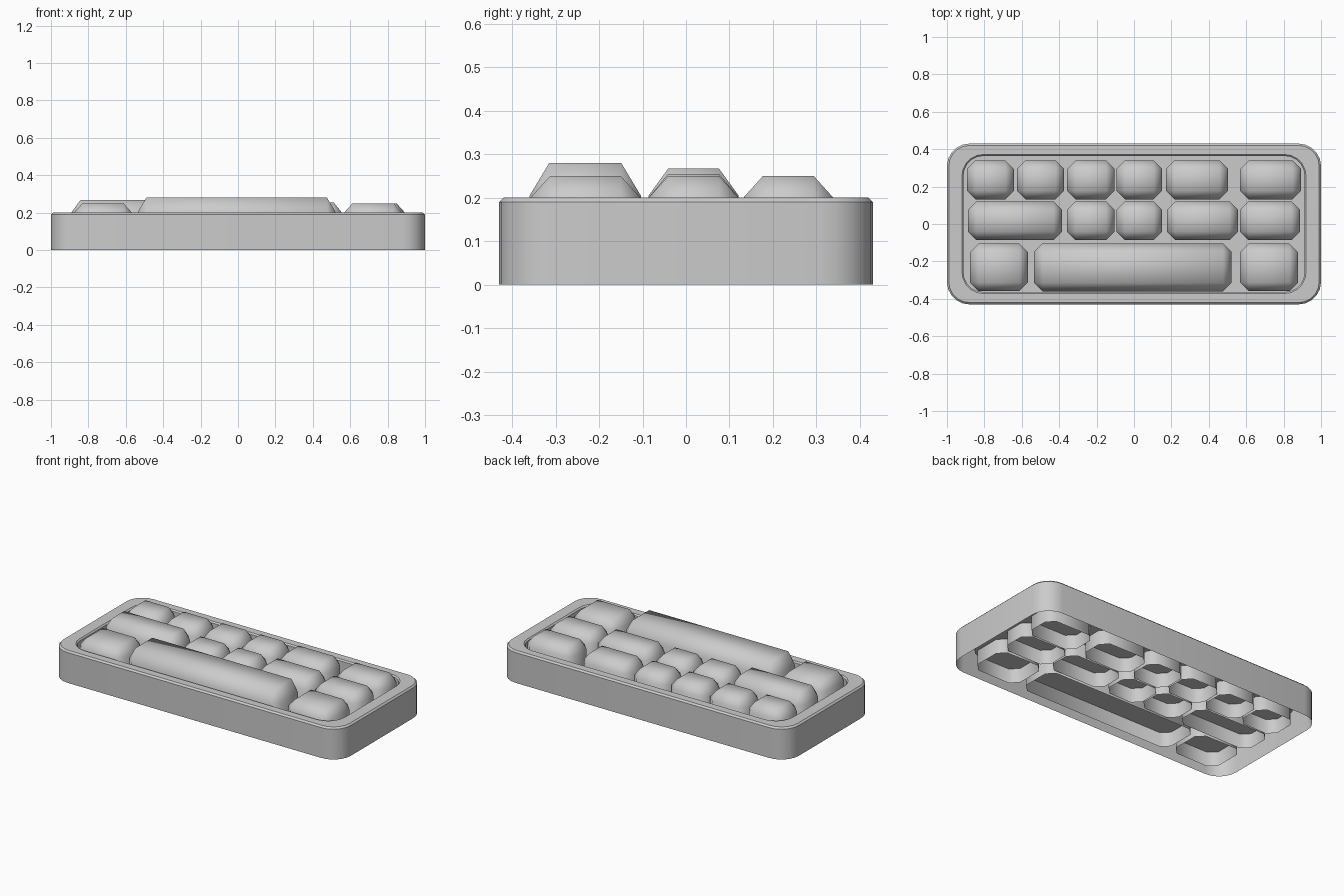
import bpy, bmesh, math

if "Cube" in bpy.data.objects:
    bpy.data.objects.remove(bpy.data.objects["Cube"])


def finish(name, bm, angle):
    bmesh.ops.remove_doubles(bm, verts=bm.verts[:], dist=1e-5)
    me = bpy.data.meshes.new(name)
    bm.to_mesh(me)
    bm.free()
    ob = bpy.data.objects.new(name, me)
    bpy.context.collection.objects.link(ob)
    bpy.ops.object.select_all(action='DESELECT')
    ob.select_set(True)
    bpy.context.view_layer.objects.active = ob
    bpy.ops.object.shade_smooth_by_angle(angle=math.radians(angle))
    return ob


def rounded_ring(bm, hx, hy, r, z, seg):
    """Rounded rectangle centred on the origin; seg=1 gives chamfered corners."""
    verts = []
    for i, (sx, sy) in enumerate([(1, 1), (-1, 1), (-1, -1), (1, -1)]):
        for k in range(seg + 1):
            a = math.pi / 2 * (i + k / seg)
            verts.append(bm.verts.new((sx * (hx - r) + r * math.cos(a),
                                       sy * (hy - r) + r * math.sin(a), z)))
    return verts


def bridge(bm, lower, upper):
    n = len(lower)
    for i in range(n):
        j = (i + 1) % n
        bm.faces.new((lower[i], lower[j], upper[j], upper[i]))


# Case: thin outer shell, open below, with a rim and a sunken key plate
bm = bmesh.new()
profile = [(1.0, 0.43, 0.12, 0.0), (1.0, 0.43, 0.12, 0.19),
           (0.99, 0.42, 0.11, 0.2), (0.92, 0.372, 0.115, 0.2),
           (0.912, 0.364, 0.107, 0.192), (0.912, 0.364, 0.107, 0.09)]
rings = [rounded_ring(bm, hx, hy, r, z, 5) for hx, hy, r, z in profile]
for lo, hi in zip(rings, rings[1:]):
    bridge(bm, lo, hi)
bm.faces.new(rings[-1])
finish("case", bm, 30)


# Keycap: hollow chamfered box, open below, passing through the plate
def keycap(name, x0, x1, y0, y1, top, b=0.045):
    bm = bmesh.new()
    hx, hy = (x1 - x0) / 2, (y1 - y0) / 2
    shoulder = 0.205 if top > 0.26 else 0.2
    base = rounded_ring(bm, hx, hy, b, 0.0, 1)
    mid = rounded_ring(bm, hx, hy, b, shoulder, 1)
    cap = [bm.verts.new((sx * (hx - b), sy * (hy - b), top))
           for sx, sy in [(1, 1), (-1, 1), (-1, -1), (1, -1)]]
    bridge(bm, base, mid)
    for i in range(4):
        j = (i + 1) % 4
        bm.faces.new((mid[2 * i], mid[2 * i + 1], cap[i]))
        bm.faces.new((mid[2 * i + 1], mid[2 * j], cap[j], cap[i]))
    bm.faces.new(cap)
    ob = finish(name, bm, 65)
    ob.location = ((x0 + x1) / 2, (y0 + y1) / 2, 0)


# Rows of keys: (y range), then (x start, x end, top height)
rows = {
    "back_key": (0.132, 0.339, [
        (-0.893, -0.642, 0.25), (-0.626, -0.374, 0.25), (-0.358, -0.104, 0.25),
        (-0.094, 0.15, 0.25), (0.171, 0.503, 0.25), (0.567, 0.893, 0.25)]),
    "middle_key": (-0.086, 0.121, [
        (-0.888, -0.385, 0.267), (-0.358, -0.104, 0.25), (-0.094, 0.15, 0.25),
        (0.176, 0.556, 0.255), (0.567, 0.888, 0.25)]),
    "front_key": (-0.358, -0.105, [
        (-0.877, -0.567, 0.25), (0.567, 0.877, 0.25)]),
    "space_bar": (-0.36, -0.104, [(-0.535, 0.521, 0.28)]),
}
for name, (y0, y1, keys) in rows.items():
    for n, (x0, x1, top) in enumerate(keys, 1):
        keycap(f"{name}_{n}", x0, x1, y0, y1, top)
